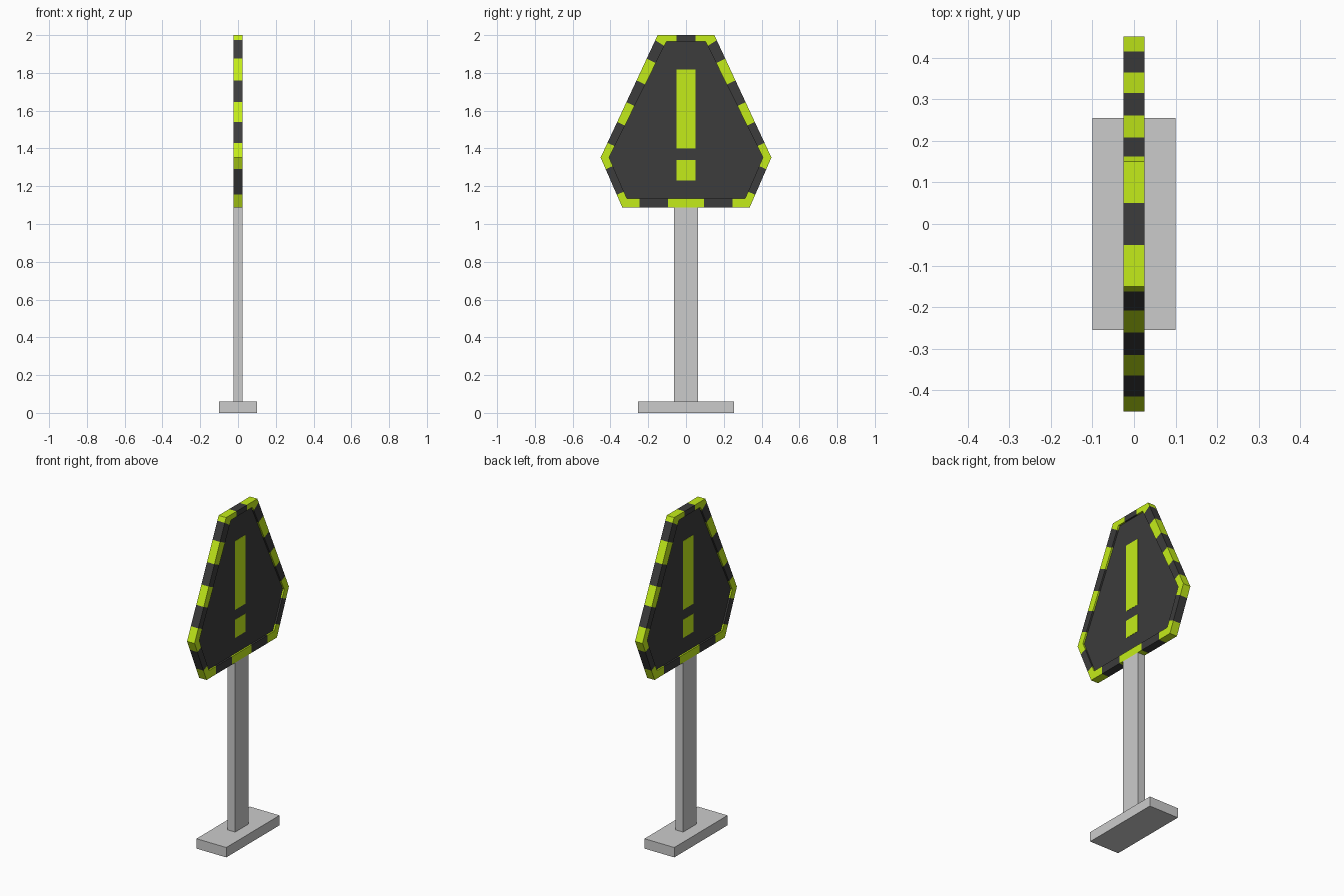
import bpy, bmesh
from mathutils import Vector

if "Cube" in bpy.data.objects:
    bpy.data.objects.remove(bpy.data.objects["Cube"])


def material(name, rgb):
    m = bpy.data.materials.new(name)
    m.diffuse_color = (*rgb, 1)
    m.use_nodes = True
    m.node_tree.nodes["Principled BSDF"].inputs["Base Color"].default_value = m.diffuse_color
    return m


LIME = material("lime", (0.55, 0.84, 0.01))
DARK = material("charcoal", (0.045, 0.045, 0.045))


def finish(name, bm, mats=()):
    bmesh.ops.recalc_face_normals(bm, faces=bm.faces)
    me = bpy.data.meshes.new(name)
    bm.to_mesh(me)
    bm.free()
    for m in mats:
        me.materials.append(m)
    ob = bpy.data.objects.new(name, me)
    bpy.context.collection.objects.link(ob)
    return ob


def box(name, hx, hy, z0, z1, mats=(), x=0):
    bm = bmesh.new()
    bmesh.ops.create_cube(bm, size=1)
    for v in bm.verts:
        v.co = (x + v.co.x * 2 * hx, v.co.y * 2 * hy, z0 + (v.co.z + 0.5) * (z1 - z0))
    return finish(name, bm, mats)


T, RECESS = 0.025, 0.015   # half thickness of rim and of recessed panel

# Half outlines of the sign (y, z), from top centre to bottom centre
outer = [Vector(p) for p in ((0, 2), (0.15, 2), (0.452, 1.352), (0.337, 1.087), (0, 1.087))]
inner = [Vector(p) for p in ((0, 1.967), (0.103, 1.967), (0.407, 1.352), (0.313, 1.135), (0, 1.135))]

# Fractions along each edge where the stripe colour changes
cuts = [[0.05 / 0.15],
        [(2 - z) / 0.648 for z in (1.973, 1.875, 1.76, 1.645, 1.54, 1.43)],
        [(1.352 - z) / 0.265 for z in (1.29, 1.155)],
        [(0.337 - y) / 0.337 for y in (0.245, 0.095)]]

# Stations round the rim: outer point, inner point, colour of following segment
stations, colour = [], 1
for i, edge in enumerate(cuts):
    a, d = outer[i], outer[i + 1] - outer[i]
    p, q = inner[i], inner[i + 1] - inner[i]
    stations.append((a, p, colour))
    for t in edge:
        o = a + d * t
        s = min(max((o - p).dot(d) / q.dot(d), 0.04), 0.96)
        colour = 1 - colour
        stations.append((o, p + q * s, colour))
stations.append((outer[-1], inner[-1], colour))

# Striped raised rim, half built and mirrored
bm = bmesh.new()
rings = [[bm.verts.new((x, *p)) for x, p in ((-T, o), (T, o), (T, n), (-T, n))]
         for o, n, _ in stations]
for k in range(len(rings) - 1):
    for j in range(4):
        f = bm.faces.new((rings[k][j], rings[k][(j + 1) % 4],
                          rings[k + 1][(j + 1) % 4], rings[k + 1][j]))
        f.material_index = stations[k][2]
rim = finish("striped_rim", bm, (LIME, DARK))
mirror = rim.modifiers.new("mirror", "MIRROR")
mirror.use_axis = (False, True, False)

# Recessed panel filling the rim
bm = bmesh.new()
loop = inner[1:4] + [Vector((-p.x, p.y)) for p in reversed(inner[1:4])]
face = bm.faces.new([bm.verts.new((-RECESS, *p)) for p in loop])
ext = bmesh.ops.extrude_face_region(bm, geom=[face], use_keep_orig=True)
for v in ext["geom"]:
    if isinstance(v, bmesh.types.BMVert):
        v.co.x = RECESS
finish("sign_panel", bm, (DARK,))

# Warning mark on both faces
box("warning_bar", RECESS + 0.001, 0.05, 1.4, 1.817, (LIME,))
box("warning_dot", RECESS + 0.001, 0.05, 1.23, 1.34, (LIME,))

# Post and base
box("post", 0.025, 0.0625, 0.06, 1.087)
box("base", 0.1, 0.255, 0, 0.06)
